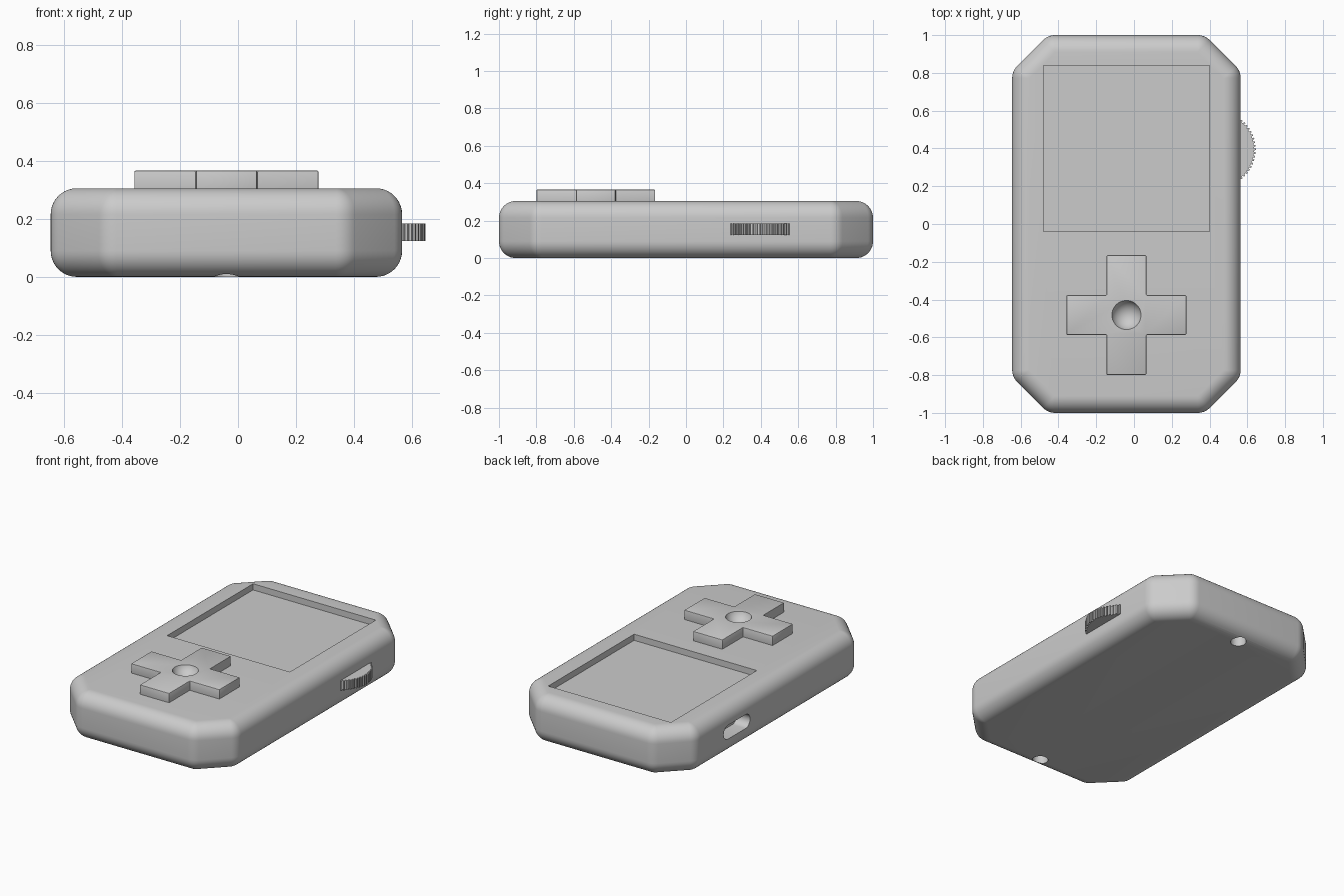
import bpy, bmesh, math
from mathutils import Matrix

if "Cube" in bpy.data.objects:
    bpy.data.objects.remove(bpy.data.objects["Cube"])

CX = -0.04                      # body centre line
HW, HL, H, R = 0.605, 1.0, 0.305, 0.09


def finish(name, bm, angle=None):
    bmesh.ops.recalc_face_normals(bm, faces=bm.faces[:])
    me = bpy.data.meshes.new(name)
    bm.to_mesh(me)
    bm.free()
    ob = bpy.data.objects.new(name, me)
    bpy.context.collection.objects.link(ob)
    if angle:
        smooth(ob, angle)
    return ob


def select(ob):
    bpy.ops.object.select_all(action='DESELECT')
    ob.select_set(True)
    bpy.context.view_layer.objects.active = ob


def smooth(ob, angle=30):
    select(ob)
    bpy.ops.object.shade_smooth_by_angle(angle=math.radians(angle))


def prism(name, pts, z0, z1):
    bm = bmesh.new()
    lo = [bm.verts.new((x, y, z0)) for x, y in pts]
    hi = [bm.verts.new((x, y, z1)) for x, y in pts]
    bm.faces.new(lo)
    bm.faces.new(hi)
    for i in range(len(pts)):
        j = (i + 1) % len(pts)
        bm.faces.new((lo[i], lo[j], hi[j], hi[i]))
    return finish(name, bm)


def circle(x, y, r, n):
    return [(x + r * math.cos(2 * math.pi * i / n), y + r * math.sin(2 * math.pi * i / n)) for i in range(n)]


def cut(ob, cutter):
    select(ob)
    cutter.hide_render = True
    mod = ob.modifiers.new("cut", 'BOOLEAN')
    mod.operation = 'DIFFERENCE'
    mod.solver = 'EXACT'
    mod.object = cutter
    bpy.ops.object.modifier_apply(modifier=mod.name)
    bpy.data.objects.remove(cutter)


# Body: chamfered rectangle swept by a ball of radius R
a, b, c = HW - R, HL - R, 0.19 - 0.586 * R
corners = [(a, b - c), (a - c, b), (-a + c, b), (-a, b - c),
           (-a, -b + c), (-a + c, -b), (a - c, -b), (a, -b + c)]
starts = [0, 45, 90, 135, 180, 225, 270, 315]
N, K = 10, 5
lats = [(-90 + 90 * i / N, R) for i in range(N + 1)] + [(90 * i / N, H - R) for i in range(N + 1)]
bm = bmesh.new()
rings = []
for lat, zc in lats:
    p = math.radians(lat)
    ring = []
    for (x, y), s in zip(corners, starts):
        for k in range(K + 1):
            t = math.radians(s + 45 * k / K)
            ring.append(bm.verts.new((CX + x + R * math.cos(p) * math.cos(t),
                                      y + R * math.cos(p) * math.sin(t), zc + R * math.sin(p))))
    rings.append(ring)
for r0, r1 in zip(rings, rings[1:]):
    for i in range(len(r0)):
        j = (i + 1) % len(r0)
        bm.faces.new((r0[i], r0[j], r1[j], r1[i]))
bm.faces.new(rings[0])
bm.faces.new(rings[-1])
bmesh.ops.remove_doubles(bm, verts=bm.verts[:], dist=1e-5)
body = finish("body", bm)

# Screen recess
cut(body, prism("screen_cutter", [(-0.48, -0.04), (0.40, -0.04), (0.40, 0.84), (-0.48, 0.84)], 0.265, 0.4))

# Pill-shaped port on the left side
pill = [(0.09 * s + 0.045 * math.cos(math.radians(t)), 0.045 * math.sin(math.radians(t)))
        for s, t0 in ((1, -90), (-1, 90)) for t in range(t0, t0 + 181, 15)]
port = prism("port_cutter", pill, -0.15, 0.15)
port.data.transform(Matrix.Translation((-0.70, 0.40, 0.152)) @ Matrix.Rotation(math.pi / 2, 4, 'Z')
                    @ Matrix.Rotation(math.pi / 2, 4, 'X'))
cut(body, port)

# Two holes in the underside
for y in (-0.905, 0.905):
    cut(body, prism("hole_cutter", circle(CX, y, 0.046, 32), -0.1, 0.08))
smooth(body)

# Direction pad with a spherical dimple
w, l, py = 0.105, 0.317, -0.482
cross = [(w, w), (w, l), (-w, l), (-w, w), (-l, w), (-l, -w),
         (-w, -w), (-w, -l), (w, -l), (w, -w), (l, -w), (l, w)]
pad = prism("direction_pad", [(CX + x, py + y) for x, y in cross], 0.28, 0.366)
bev = pad.modifiers.new("soft_edges", 'BEVEL')
bev.width = 0.005
bev.segments = 2
select(pad)
bpy.ops.object.modifier_apply(modifier=bev.name)
bm = bmesh.new()
bmesh.ops.create_uvsphere(bm, u_segments=48, v_segments=32, radius=0.0814,
                          matrix=Matrix.Translation((CX, py, 0.392)))
cut(pad, finish("dimple_cutter", bm))
smooth(pad)

# Ridged thumb wheel on the right side
TEETH = 64
teeth = []
for i in range(TEETH):
    for f, r in ((-0.3, 0.19), (-0.2, 0.2), (0.2, 0.2), (0.3, 0.19)):
        t = 2 * math.pi * (i + f) / TEETH
        teeth.append((0.445 + r * math.cos(t), 0.395 + r * math.sin(t)))
prism("thumb_wheel", teeth, 0.123, 0.184)
